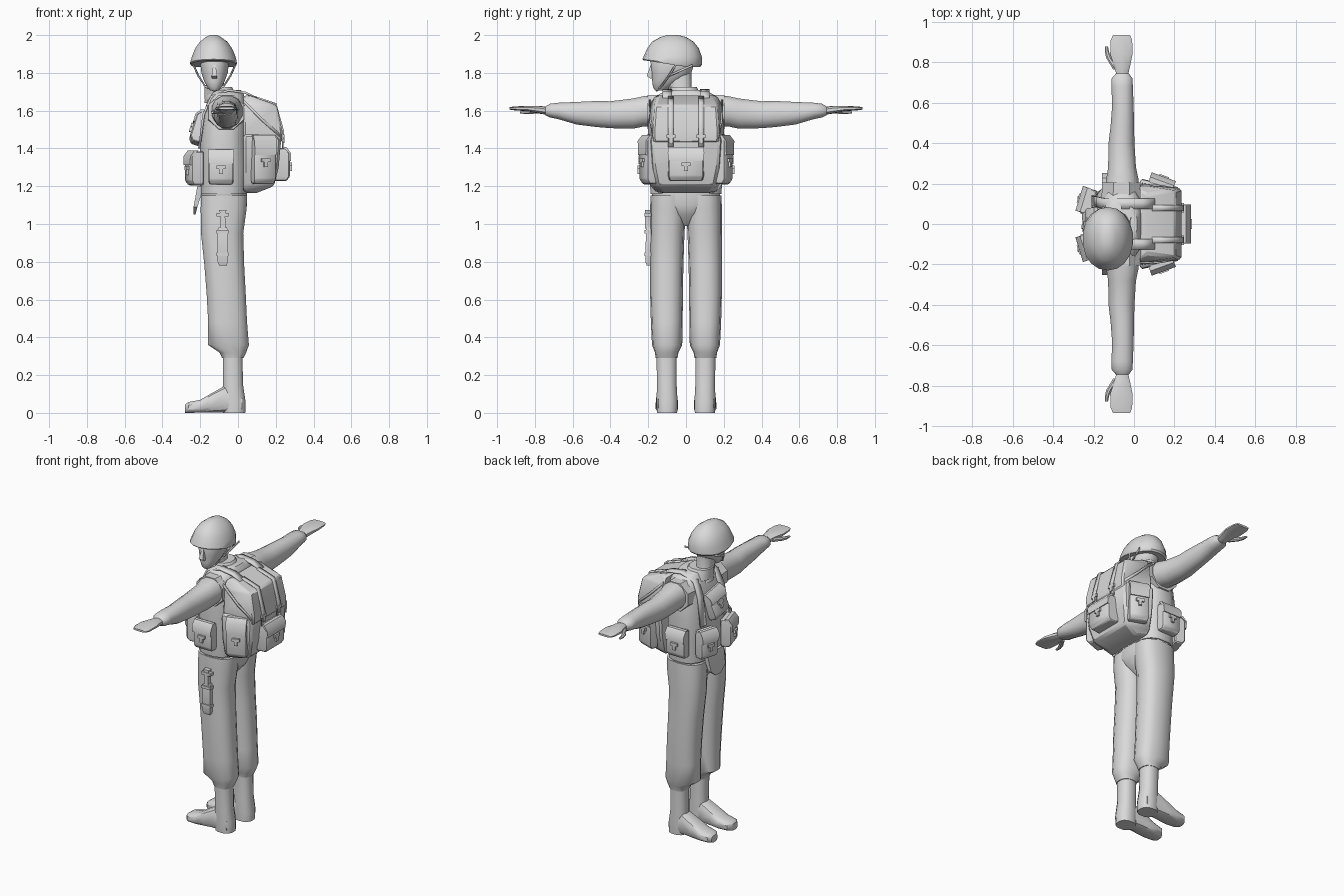
import bpy, bmesh, math
from mathutils import Matrix, Vector

mat = bpy.data.materials.new("plain_grey")
mat.diffuse_color = (0.7, 0.7, 0.7, 1)


def finish(name, bm, matrix=None):
    bmesh.ops.recalc_face_normals(bm, faces=bm.faces[:])
    me = bpy.data.meshes.new(name)
    if matrix:
        bm.transform(matrix)
    bm.to_mesh(me)
    bm.free()
    me.materials.append(mat)
    ob = bpy.data.objects.new(name, me)
    bpy.context.collection.objects.link(ob)
    return ob


def loft(name, axis, sections, n=14, p=2.3, taper=1.0, matrix=None, bevel=0, warp=None):
    """Skin rings (t, a0, a1, b0, b1) along an axis; n=4 gives rectangles."""
    bm = bmesh.new()
    rings = []
    for t, a0, a1, b0, b1 in sections:
        ca, ha, cb, hb = (a0 + a1) / 2, (a1 - a0) / 2, (b0 + b1) / 2, (b1 - b0) / 2
        if n == 4:
            uv = [(-1, -1), (1, -taper), (1, taper), (-1, 1)]
        else:
            uv = []
            for i in range(n):
                g = 2 * math.pi * (i + 0.5) / n
                c, s = math.cos(g), math.sin(g)
                uv.append((math.copysign(abs(c) ** (2 / p), c), math.copysign(abs(s) ** (2 / p), s)))
        ring = []
        for u, v in uv:
            a, b = ca + ha * u, cb + hb * v
            co = {'x': (t, a, b), 'y': (a, t, b), 'z': (a, b, t)}[axis]
            ring.append(bm.verts.new(warp(*co) if warp else co))
        rings.append(ring)
    for r, q in zip(rings, rings[1:]):
        for i in range(n):
            j = (i + 1) % n
            bm.faces.new((r[i], r[j], q[j], q[i]))
    bm.faces.new(rings[0])
    bm.faces.new(rings[-1])
    ob = finish(name, bm, matrix)
    if bevel:
        m = ob.modifiers.new("soft_edges", 'BEVEL')
        m.width, m.segments, m.limit_method = bevel, 1, 'ANGLE'
    return ob


def box(name, x0, x1, y0, y1, z0, z1, matrix=None):
    return loft(name, 'z', [(z0, x0, x1, y0, y1), (z1, x0, x1, y0, y1)], 4, matrix=matrix)


def strap(name, pts, width, thick=0.008):
    """Band along points, width direction given as a vector."""
    bm = bmesh.new()
    w = Vector(width) / 2
    pairs = [(bm.verts.new(Vector(q) - w), bm.verts.new(Vector(q) + w)) for q in pts]
    for a, b in zip(pairs, pairs[1:]):
        bm.faces.new((a[0], a[1], b[1], b[0]))
    m = finish(name, bm).modifiers.new("thickness", 'SOLIDIFY')
    m.thickness, m.offset = thick, 0


def buckle(name, m, z):
    box(name + "_bar", 0, 0.012, -0.024, 0.024, z, z + 0.02, m)
    box(name + "_tongue", 0, 0.012, -0.01, 0.01, z - 0.026, z, m)


def pouch(name, at, w, d, h, yaw, tilt=0, roll=0):
    """Pouch with a lid and buckle; its local +x points away from the body."""
    m = (Matrix.Translation(at) @ Matrix.Rotation(math.radians(yaw), 4, 'Z')
         @ Matrix.Rotation(math.radians(tilt), 4, 'Y') @ Matrix.Rotation(math.radians(roll), 4, 'X'))
    o, y, z = d / 2, w / 2, h / 2
    loft(name, 'z', [(-z, -o, o - .018, -y * .93, y * .93), (-z + .025, -o, o, -y, y),
                     (z - .03, -o, o, -y, y), (z, -o, o - .022, -y * .95, y * .95)],
         4, taper=.94, matrix=m, bevel=.006)
    loft(name + "_lid", 'z', [(z * .2, o - .004, o + .006, -y * .96, y * .96),
                              (z - .028, o - .004, o + .006, -y * 1.02, y * 1.02),
                              (z + .004, o - .04, o - .018, -y, y)], 4, matrix=m)
    buckle(name + "_buckle", m @ Matrix.Translation((o, 0, 0)), -z * .1)


# Torso vest, collar and hips
loft("vest", 'z', [(1.16, -.20, .05, -.19, .19), (1.3, -.2, .055, -.2, .2), (1.45, -.205, .05, -.2, .2),
                   (1.58, -.185, .05, -.197, .197), (1.66, -.16, .04, -.18, .18),
                   (1.69, -.145, .03, -.14, .14), (1.71, -.14, .015, -.09, .09)], 16, 2.8)
loft("collar", 'z', [(1.66, -.18, .01, -.1, .09), (1.725, -.18, -.03, -.085, .06)], 12)
loft("hips", 'z', [(.99, -.12, -.02, -.02, .02), (1.05, -.18, .035, -.09, .09), (1.1, -.195, .05, -.17, .17),
                   (1.17, -.195, .048, -.187, .187)], 16, 2.5)
loft("front_flap", 'z', [(1.05, -.235, -.225, -.025, .025), (1.09, -.235, -.215, -.075, .075),
                         (1.2, -.215, -.18, -.085, .085)], 4)

for s, side in ((1, "left"), (-1, "right")):
    def flip(x, y, z, s=s):
        return (x, y * s, z)

    # Trouser leg, boot shaft and foot
    loft(side + "_trouser_leg", 'z',
         [(.29, -.085, .03, .045, .16), (.32, -.1, .045, .04, .165), (.36, -.16, .06, .02, .18),
          (.48, -.16, .05, .018, .186), (.63, -.168, .043, .016, .19), (.78, -.18, .035, .014, .19),
          (.95, -.198, .03, .008, .19), (1.08, -.2, .048, .0, .19), (1.15, -.198, .05, .0, .188)],
         14, 2.5, warp=flip)
    loft(side + "_boot_shaft", 'z', [(0, -.08, .04, .045, .155), (.06, -.085, .042, .043, .158),
                                     (.15, -.082, .028, .048, .155), (.31, -.082, .025, .048, .158)],
         12, 2.4, warp=flip)
    loft(side + "_boot_foot", 'x', [(-.28, .075, .135, 0, .045), (-.262, .05, .155, 0, .058),
                                    (-.2, .04, .162, 0, .07), (-.14, .043, .16, 0, .105),
                                    (-.07, .048, .155, 0, .145), (.02, .055, .15, 0, .1)], 12, 3, warp=flip)

    # Arm hole, sleeve, hand and thumb
    loft(side + "_vest_armhole", 'y', [(.1, -.17, .045, 1.48, 1.69), (.205, -.165, .04, 1.495, 1.69)],
         8, 2, warp=flip)
    loft(side + "_sleeve", 'y',
         [(.12, -.15, .03, 1.51, 1.685), (.22, -.14, .025, 1.515, 1.68), (.28, -.13, .012, 1.502, 1.667),
          (.4, -.128, .004, 1.505, 1.652), (.48, -.118, .002, 1.512, 1.653), (.58, -.11, .0, 1.525, 1.648),
          (.68, -.113, -.004, 1.555, 1.643), (.72, -.112, -.006, 1.563, 1.638),
          (.745, -.09, -.025, 1.575, 1.622)], 12, 2.2, warp=flip)
    loft(side + "_hand", 'y',
         [(.73, -.085, -.03, 1.577, 1.62), (.78, -.1, -.018, 1.585, 1.626), (.84, -.12, -.005, 1.597, 1.626),
          (.91, -.117, -.007, 1.602, 1.622), (.935, -.105, -.018, 1.606, 1.619)], 10, 2.6, warp=flip)
    loft(side + "_thumb", 'y', [(.765, -.105, -.07, 1.585, 1.61), (.82, -.138, -.108, 1.582, 1.606),
                                (.85, -.145, -.122, 1.582, 1.602), (.878, -.143, -.128, 1.585, 1.597)],
         8, 2, warp=flip)

    # Belt and pack pouches
    pouch(side + "_belt_pouch", (-.09, s * .215, 1.3), .135, .06, .18, s * 90)
    pouch(side + "_front_pouch", (-.232, s * .115, 1.295), .125, .07, .18, 180 - s * 17)
    pouch(side + "_pack_pouch", (.135, s * .2, 1.34), .125, .06, .255, s * 70)

    # Shoulder strap, pack straps with buckles, chin strap
    strap(side + "_shoulder_strap", [(.1, s * .1, 1.665), (.04, s * .1, 1.695), (-.05, s * .1, 1.708),
                                     (-.14, s * .1, 1.675), (-.182, s * .11, 1.58), (-.205, s * .115, 1.4)],
          (0, .05, 0), .012)
    strap(side + "_pack_strap", [(.09, s * .08, 1.673), (.2, s * .08, 1.637), (.24, s * .08, 1.49),
                                 (.236, s * .08, 1.4)], (0, .03, 0))
    buckle(side + "_pack_buckle", Matrix.Translation((.235, s * .08, 0)), 1.455)
    strap(side + "_pack_side_strap", [(.03, s * .192, 1.65), (.13, s * .19, 1.55), (.22, s * .172, 1.47)],
          (0, 0, .02))
    strap(side + "_chin_strap", [(-.125 + s * .115, -.05, 1.85), (-.125 + s * .085, -.09, 1.785),
                                 (-.125 + s * .05, -.13, 1.73), (-.125, -.15, 1.706)], (0, .014, .008), .006)
    strap(side + "_rear_chin_strap", [(-.125 + s * .11, .035, 1.84), (-.125 + s * .085, -.09, 1.785)],
          (0, 0, .012), .006)

# Chest pouch and rear pack pouch
pouch("chest_pouch", (-.21, -.01, 1.51), .16, .06, .17, 180, -17, 8)
pouch("rear_pack_pouch", (.235, 0, 1.315), .19, .08, .175, 0)

# Backpack: lower bag and covered upper bag
loft("lower_pack", 'z', [(1.165, .03, .1, -.16, .16), (1.2, .03, .19, -.19, .19), (1.3, .03, .215, -.215, .215),
                         (1.44, .03, .228, -.225, .225), (1.475, .03, .21, -.22, .22)],
     4, taper=.8, bevel=.012)
loft("upper_pack", 'z', [(1.43, .03, .232, -.2, .2), (1.49, .03, .235, -.203, .203),
                         (1.63, .03, .205, -.192, .192), (1.68, .03, .065, -.17, .17)],
     4, taper=.86, bevel=.01)

# Neck and head, turned to the side
loft("neck", 'z', [(1.64, -.18, -.05, -.07, .05), (1.7, -.17, -.07, -.09, .03), (1.8, -.17, -.075, -.11, .03)], 12)
loft("head", 'z', [(1.708, -.148, -.102, -.165, -.105), (1.725, -.163, -.087, -.176, -.08),
                   (1.755, -.18, -.07, -.18, -.03), (1.8, -.195, -.053, -.182, .03),
                   (1.86, -.202, -.046, -.19, .05), (1.92, -.19, -.06, -.17, .04)], 16, 2.2)
loft("nose", 'z', [(1.77, -.138, -.112, -.187, -.16), (1.783, -.14, -.11, -.208, -.16),
                   (1.845, -.131, -.119, -.186, -.16)], 4)


# Helmet with a rim that rises towards the face
def lift_rim(x, y, z):
    k = max(0, (1.9 - z) / .07)
    return (x, y, z + k * .16 * max(0, -y))


loft("helmet", 'z', [(1.832, -.25, -.008, -.225, .075), (1.842, -.255, -.004, -.23, .084),
                     (1.885, -.245, -.012, -.222, .084), (1.93, -.228, -.03, -.205, .068),
                     (1.965, -.203, -.055, -.18, .04), (1.99, -.17, -.09, -.135, .0),
                     (2.0, -.15, -.11, -.1, -.04)], 18, 2.1, warp=lift_rim)

# Sheathed knife on the right thigh
loft("sheath", 'z', [(.78, -.1, -.06, -.208, -.17), (.8, -.108, -.054, -.215, -.17),
                     (.97, -.108, -.054, -.212, -.17), (.985, -.1, -.06, -.208, -.17)], 4)
loft("knife_handle", 'z', [(.975, -.094, -.066, -.217, -.18), (1.05, -.092, -.068, -.217, -.18),
                           (1.075, -.1, -.06, -.217, -.185)], 4)
for z in (.83, .95, 1.04):
    box("sheath_band", -.113, -.049, -.22, -.17, z, z + .018)

# Smooth shading with crisp edges
for ob in bpy.context.scene.objects:
    ob.select_set(True)
    bpy.context.view_layer.objects.active = ob
bpy.ops.object.shade_smooth_by_angle(angle=math.radians(38))
